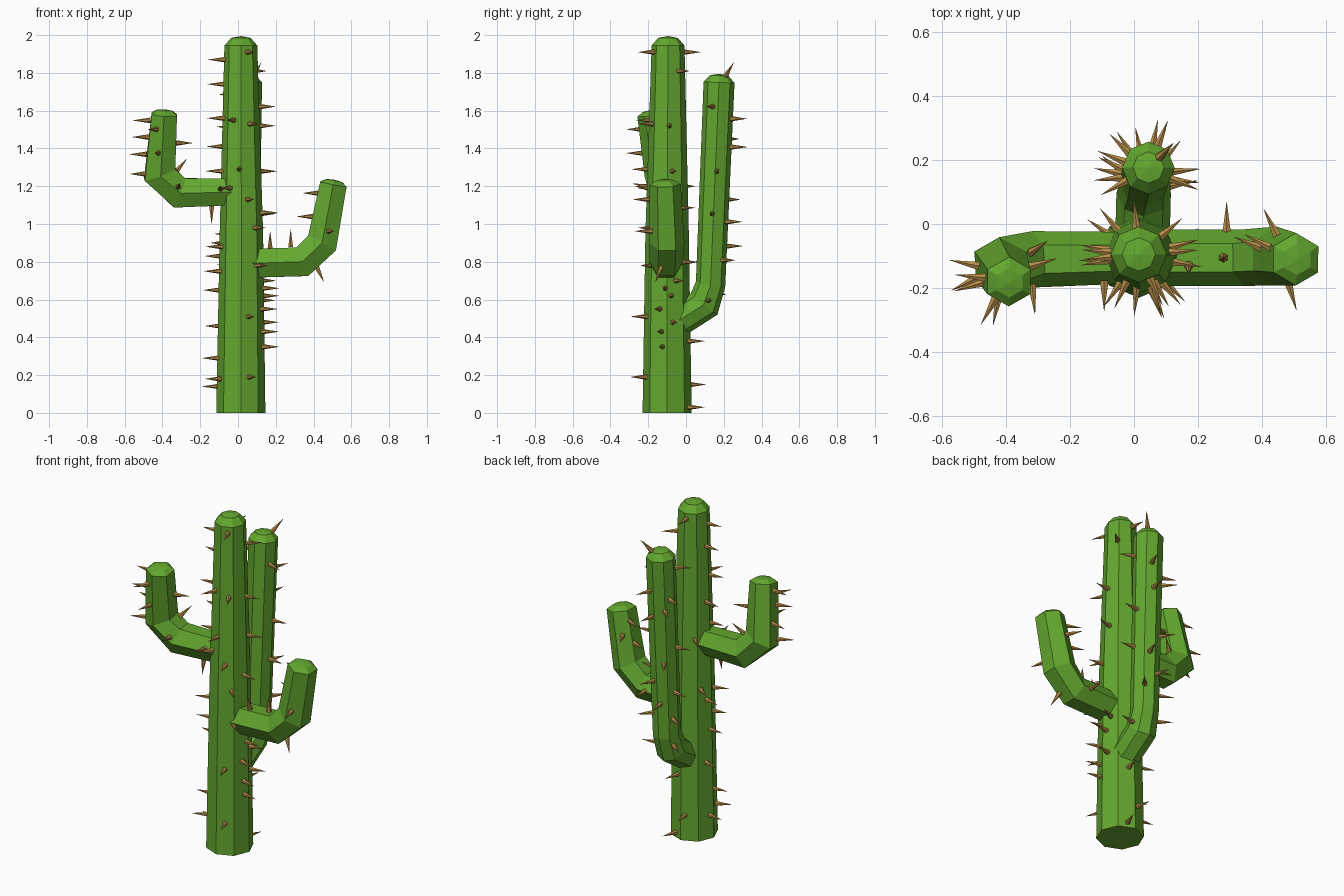
import bpy, bmesh, math
from mathutils import Vector

if "Cube" in bpy.data.objects:
    bpy.data.objects.remove(bpy.data.objects["Cube"])


def material(name, rgb):
    m = bpy.data.materials.new(name)
    m.diffuse_color = (*rgb, 1)
    m.use_nodes = True
    m.node_tree.nodes["Principled BSDF"].inputs["Base Color"].default_value = m.diffuse_color
    return m


GREEN = material("cactus green", (0.125, 0.39, 0.028))
TAN = material("spine tan", (0.46, 0.26, 0.065))


def finish(name, bm, mat):
    bmesh.ops.recalc_face_normals(bm, faces=bm.faces)
    mesh = bpy.data.meshes.new(name)
    bm.to_mesh(mesh)
    bm.free()
    mesh.materials.append(mat)
    bpy.context.collection.objects.link(bpy.data.objects.new(name, mesh))


def stem(name, path, side, sides, dome):
    """Faceted tube along (x, y, z, radius) points with a low domed tip."""
    bm = bmesh.new()
    pts = [Vector(p[:3]) for p in path]
    n = Vector(side)
    rings = []

    def ring(c, tangent, r, stretch=1):
        w = (n - tangent * n.dot(tangent)).normalized()
        u = w.cross(tangent)
        return [bm.verts.new(c + w * r * math.cos(a) + u * r * stretch * math.sin(a))
                for a in (2 * math.pi * k / sides for k in range(sides))]

    for i, c in enumerate(pts):
        d0 = (c - pts[i - 1]).normalized() if i else (pts[1] - c).normalized()
        d1 = (pts[i + 1] - c).normalized() if i + 1 < len(pts) else d0
        t = (d0 + d1).normalized()
        rings.append(ring(c, t, path[i][3], 1 / max(0.8, t.dot(d0))))
    rings.append(ring(pts[-1] + t * dome * 0.8, t, path[-1][3] * 0.6))
    for a, b in zip(rings, rings[1:]):
        for k in range(sides):
            j = (k + 1) % sides
            bm.faces.new((a[k], a[j], b[j], b[k]))
    bm.faces.new(rings[0])
    tip = bm.verts.new(pts[-1] + t * dome)
    for k in range(sides):
        bm.faces.new((rings[-1][k], rings[-1][(k + 1) % sides], tip))
    finish(name, bm, GREEN)


def spines(name, path, items):
    """Thorns: (t, dx, dy, dz), with t = path segment index plus fraction."""
    bm = bmesh.new()
    for t, *d in items:
        i = min(int(t), len(path) - 2)
        p = Vector(path[i]).lerp(Vector(path[i + 1]), t - i)
        d = Vector(d).normalized()
        base = p.to_3d() + d * (p.w * 0.9)
        rot = d.to_track_quat('Z', 'Y').to_matrix().to_4x4()
        rot.translation = base + d * 0.047
        bmesh.ops.create_cone(bm, cap_ends=True, segments=6, radius1=0.015,
                              radius2=0.0005, depth=0.094, matrix=rot)
    finish(name, bm, TAN)


trunk = [(0.015, -0.1, 0, 0.13), (0.018, -0.1, 0.95, 0.115), (0.015, -0.095, 1.945, 0.087)]
left = [(0.0, -0.105, 1.17, 0.08), (-0.31, -0.11, 1.165, 0.088),
        (-0.415, -0.13, 1.265, 0.09), (-0.39, -0.18, 1.58, 0.078)]
right = [(0.0, -0.105, 0.79, 0.088), (0.34, -0.105, 0.8, 0.088),
         (0.445, -0.1, 0.9, 0.092), (0.505, -0.11, 1.21, 0.082)]
back = [(0.025, -0.1, 0.45, 0.085), (0.03, 0.095, 0.575, 0.085),
        (0.035, 0.13, 0.68, 0.078), (0.045, 0.175, 1.75, 0.082)]

stem("trunk", trunk, (1, 0, 0), 8, 0.05)
stem("left_arm", left, (0, 1, 0), 6, 0.025)
stem("right_arm", right, (0, 1, 0), 6, 0.025)
stem("back_arm", back, (1, 0, 0), 8, 0.045)

# trunk spines as (height, compass angle), grouped by facing side
by_angle = [
    (1.87, 185), (1.74, 175), (1.56, 190), (1.41, 170), (1.28, 185), (0.88, 200),
    (0.83, 165), (0.75, 190), (0.65, 175), (0.46, 160), (0.29, 185), (0.18, 205), (0.14, 170),
    (1.81, 40), (1.52, 5), (1.28, 15), (1.06, -10), (0.7, 25), (0.66, -5), (0.62, 10),
    (0.55, -20), (0.48, 15), (0.43, -15), (0.35, -12),
    (1.91, -65), (1.55, -115), (1.53, -60), (1.29, -95), (1.13, -70), (1.19, -125),
    (0.98, -50), (0.78, -45), (0.51, -70), (0.19, -68),
    (1.91, 95), (1.2, 130), (0.9, 145), (0.38, 75), (0.15, 100), (0.03, 70)]
spines("trunk_spines", trunk, [
    ((z / 0.95 if z < 0.95 else 1 + (z - 0.95) / 0.995),
     math.cos(math.radians(a)), math.sin(math.radians(a)), 0) for z, a in by_angle])

spines("left_arm_spines", left, [
    (2.9, -1, 0.1, 0), (2.62, -1, -0.3, 0), (2.33, -1, 0.2, 0), (2.0, -1, -0.5, 0),
    (2.52, 1, 0.3, 0), (1.6, 0.6, 0.4, 0.7), (2.35, -0.2, -1, 0), (1.15, 0.1, -1, 0.2),
    (0.3, 0, -1, 0.2), (0.45, 0, -0.2, -1), (2.75, -0.5, -0.9, 0)])

spines("right_arm_spines", right, [
    (0.5, 0, -0.3, 1), (0.82, 0, 0, 1), (2.85, -1, 0.5, 0), (2.45, -1, 0.4, 0),
    (2.2, 0.3, -1, 0), (1.4, 0.5, -0.4, -1), (0.85, 0, 1, 0), (2.6, -0.5, 1, 0)])

spines("back_arm_spines", back, [
    (2.94, -0.9, -0.5, 0), (2.98, 0.5, 0.5, 0.8), (2.82, 0.4, 1, 0), (2.68, 0.2, 1, 0),
    (2.31, 0.4, 1, 0), (2.19, -0.2, 1, 0), (2.56, 1, 0.1, 0), (2.35, 1, -0.1, 0),
    (1.2, 1, 0.2, 0), (2.78, -1, 0.4, 0), (2.72, -0.8, 0.8, 0), (2.5, -1, -0.1, 0),
    (2.42, -0.6, 0.9, 0), (2.25, -1, 0.2, 0), (2.1, -1, 0.5, 0), (2.88, 1, -0.4, 0),
    (2.12, 0.7, 0.8, 0), (1.5, -0.8, 0.6, 0)])
